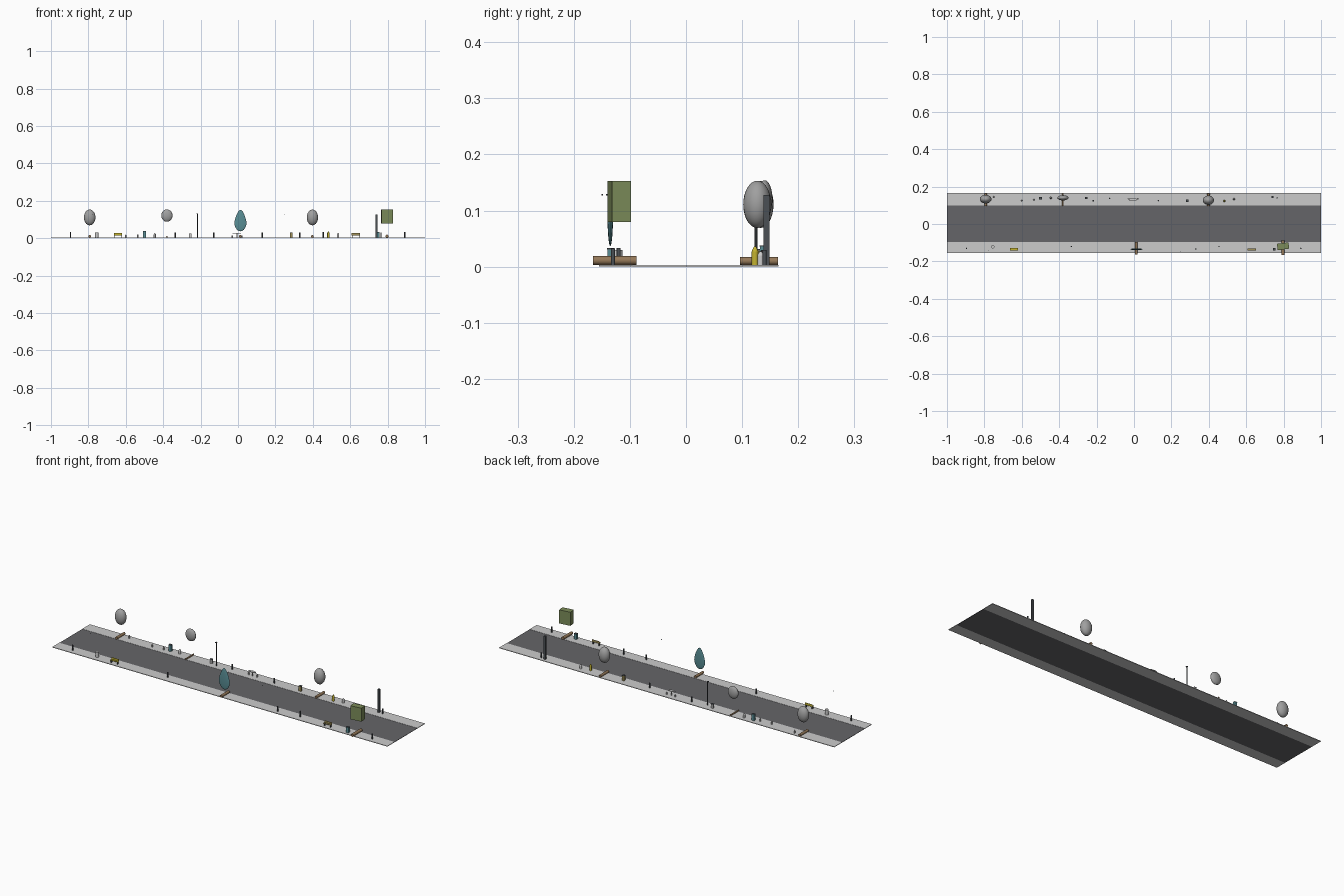
import bpy, math

if "Cube" in bpy.data.objects:
    bpy.data.objects.remove(bpy.data.objects["Cube"])

mats = {}
COL = {"road": (.13, .13, .14), "wood": (.3, .19, .1), "olive": (.2, .26, .1), "teal": (.1, .27, .3),
       "yellow": (.55, .45, .03), "bench": (.35, .28, .1), "dark": (.07, .08, .09), "leafgrey": (.35, .35, .35)}


def finish(name, col=None, smooth=False):
    o = bpy.context.object
    o.name = name
    if col:
        if col not in mats:
            mats[col] = bpy.data.materials.new(col)
            mats[col].diffuse_color = (*COL[col], 1)
        o.data.materials.append(mats[col])
    bpy.ops.object.transform_apply(location=False, rotation=False, scale=True)
    if smooth:
        bpy.ops.object.shade_smooth_by_angle(angle=math.radians(40))
    return o


def box(name, loc, size, col=None, rz=0):
    bpy.ops.mesh.primitive_cube_add(size=1, location=loc, rotation=(0, 0, rz))
    bpy.context.object.scale = size
    return finish(name, col)


def cyl(name, x, y, z0, z1, r, col=None, n=12, r2=None):
    bpy.ops.mesh.primitive_cone_add(vertices=n, radius1=r, radius2=r if r2 is None else r2,
                                    depth=z1 - z0, location=(x, y, (z0 + z1) / 2))
    return finish(name, col, True)


def ball(name, loc, size, col=None):
    bpy.ops.mesh.primitive_uv_sphere_add(segments=24, ring_count=16, radius=1, location=loc)
    bpy.context.object.scale = size
    return finish(name, col, True)


def log(name, x, y, length, r):
    bpy.ops.mesh.primitive_cylinder_add(vertices=12, radius=r, depth=length,
                                        location=(x, y, .003 + r), rotation=(math.pi / 2, 0, 0))
    finish(name, "wood", True)


# street and pavements
G = .003
box("road", (0, .0025, .001), (2, .195, .002), "road")
box("back_pavement", (0, .1325, G / 2), (2, .065, G))
box("front_pavement", (0, -.125, G / 2), (2, .06, G))

# round trees with lying trunks
for i, (x, y, z, sx, sy, sz, r) in enumerate([(-.793, .133, .111, .031, .023, .042, .007),
                                              (-.38, .14, .121, .030, .014, .033, .004),
                                              (.398, .127, .111, .030, .025, .042, .007)]):
    ball(f"tree_crown_{i}", (x, y, z), (sx, sy, sz), "leafgrey")
    log(f"tree_trunk_{i}", x, .13, .068, r)

# flat drop-shaped tree
d = ball("drop_tree_crown", (.013, -.135, .092), (.031, .005, .06), "teal")
for v in d.data.vertices:
    t = v.co.z / .06
    v.co.x *= 1 - .35 * max(t, -.3)
    v.co.z -= 0 if t > 0 else .005 * t
log("drop_tree_trunk", .012, -.129, .066, .007)

# box tree
box("box_tree_crown", (.797, -.119, .1165), (.062, .034, .073), "olive", .13)
log("box_tree_trunk", .797, -.127, .077, .008)

# tall lamp posts
cyl("lamp_post_left", -.217, .125, G, .13, .0025, "dark", 8)
box("lamp_cap_left", (-.217, .125, .13), (.008, .008, .003), "dark")
box("lamp_post_right", (.74, .1435, .065), (.01, .01, .125), "dark")
for x, y in [(.25, -.149), (-.78, -.141)]:
    box("lamp_bulb", (x, y, .128), (.003, .003, .003), "dark")

# benches
for i, (x, y, c) in enumerate([(-.642, -.135, "yellow"), (.63, -.136, "bench")]):
    box(f"bench_seat_{i}", (x, y, .017), (.044, .012, .003), c)
    box(f"bench_back_{i}", (x, y + .005, .023), (.044, .002, .01), c)
    for s in (-1, 1):
        box(f"bench_leg_{i}", (x + s * .018, y, .0095), (.003, .01, .013), "dark")

# round table with pedestal and stools
cyl("table_top", -.006, .131, .025, .028, .023)
bpy.context.object.scale.y = .35
cyl("table_leg", -.006, .131, G, .025, .003)
for x in (-.03, .02):
    cyl("stool", x, .135, G, .014, .004)

# bins and cabinets
for x, y, w, dp, z0, z1, c in [(-.5, .138, .014, .012, G, .037, "teal"), (.75, -.134, .014, .012, G, .032, "teal"),
                               (-.255, .138, .013, .01, G, .025, None), (.285, .125, .013, .012, G, .03, "bench")]:
    box("bin", (x, y, (z0 + z1) / 2), (w, dp, z1 - z0), c)
    box("bin_lid", (x, y, z1), (w * 1.1, dp * 1.1, .002), "dark")
cyl("litter_drum", -.755, -.122, G, .03, .009)

# bollards
for x, y, h in [(-.896, -.13, .032), (-.335, -.12, .03), (-.13, .137, .03), (.13, .125, .03),
                (.33, -.134, .03), (.455, -.12, .033), (.765, .14, .03), (.892, -.13, .032)]:
    cyl("bollard", x, y, G, h, .0035, "dark")

# hydrants and small posts
for x, y, h, c in [(.483, .123, .036, "yellow"), (.535, .133, .027, None), (-.445, .14, .027, None),
                   (-.535, .13, .022, None), (-.6, .125, .02, None), (-.75, .145, .02, None)]:
    r = .006 if h > .025 else .004
    cyl("hydrant_body", x, y, G, h * .75, r, c)
    cyl("hydrant_cap", x, y, h * .75, h, r, c, r2=r * .3)

for m in bpy.data.materials:
    if m.users and not m.is_grease_pencil:
        m.use_nodes = True
        m.node_tree.nodes["Principled BSDF"].inputs["Base Color"].default_value = m.diffuse_color
